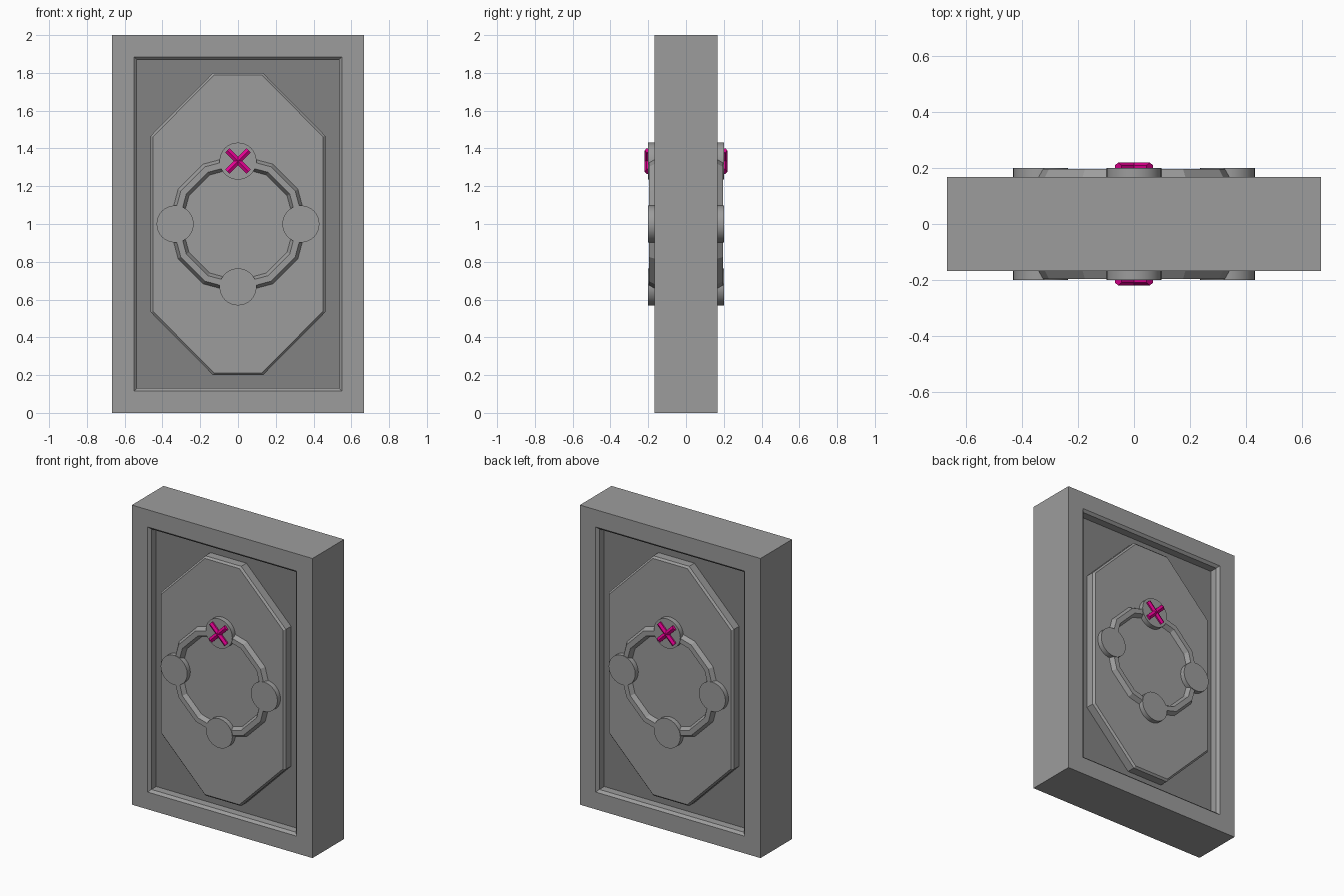
import bpy, bmesh, math

if "Cube" in bpy.data.objects:
    bpy.data.objects.remove(bpy.data.objects["Cube"])


def material(name, color):
    mat = bpy.data.materials.new(name)
    mat.diffuse_color = (*color, 1)
    mat.use_nodes = True
    mat.node_tree.nodes["Principled BSDF"].inputs["Base Color"].default_value = mat.diffuse_color
    return mat


GREY = material("grey", (0.335, 0.335, 0.335))
DARK = material("dark_grey", (0.225, 0.225, 0.225))
MAGENTA = material("magenta", (0.76, 0.0, 0.28))


def loft(name, loops, cap_mat=None):
    """Skin a list of equal-length 3D loops and cap both ends."""
    bm = bmesh.new()
    rings = [[bm.verts.new(p) for p in loop] for loop in loops]
    n = len(rings[0])
    for a, b in zip(rings, rings[1:]):
        for i in range(n):
            j = (i + 1) % n
            bm.faces.new((a[i], a[j], b[j], b[i]))
    for ring in (rings[0], rings[-1]):
        cap = bm.faces.new(ring)
        cap.material_index = 1 if cap_mat else 0
    bmesh.ops.recalc_face_normals(bm, faces=bm.faces)
    me = bpy.data.meshes.new(name)
    bm.to_mesh(me)
    bm.free()
    me.materials.append(GREY)
    if cap_mat:
        me.materials.append(cap_mat)
    ob = bpy.data.objects.new(name, me)
    bpy.context.collection.objects.link(ob)
    return ob


def finish(name, mat):
    ob = bpy.context.object
    ob.name = name
    ob.data.materials.append(mat)
    return ob


def rect(x, h, y):
    return [(-x, y, 1 - h), (x, y, 1 - h), (x, y, 1 + h), (-x, y, 1 + h)]


def octagon(inset, y):
    x, h = 0.462 - inset, 0.8 - inset
    a, b = 0.132 - inset * 0.41, 0.467 - inset * 0.41
    return [(a, y, 1 - h), (x, y, 1 - b), (x, y, 1 + b), (a, y, 1 + h),
            (-a, y, 1 + h), (-x, y, 1 + b), (-x, y, 1 - b), (-a, y, 1 - h)]


# slab with a chamfered recess and dark floor on both faces
half = [(0.534, 0.869, 0.10), (0.534, 0.869, 0.151), (0.55, 0.885, 0.167), (0.667, 1.0, 0.167)]
loft("slab_frame", [rect(x, h, -y) for x, h, y in half] +
     [rect(x, h, y) for x, h, y in reversed(half)], DARK)

for side, tag in ((-1, "front"), (1, "back")):
    # raised panel with a chamfered rim
    loft("octagon_panel_" + tag, [octagon(0, side * 0.10), octagon(0, side * 0.155),
                                  octagon(0.012, side * 0.167)])

    # faceted ring
    bpy.ops.mesh.primitive_torus_add(major_radius=0.333, minor_radius=0.0333, major_segments=12,
                                     minor_segments=6, location=(0, side * 0.167, 1),
                                     rotation=(math.pi / 2, 0, 0))
    finish("ring_" + tag, GREY)

    # four discs on the ring
    for k in range(4):
        a = k * math.pi / 2
        bpy.ops.mesh.primitive_cylinder_add(
            vertices=32, radius=0.098, depth=0.04, rotation=(math.pi / 2, 0, 0),
            location=(0.333 * math.cos(a), side * 0.18, 1 + 0.333 * math.sin(a)))
        finish("disc_" + tag, GREY)
        bpy.ops.object.shade_smooth_by_angle()

    # coloured cross on the top disc
    for ang in (45, -45):
        bpy.ops.mesh.primitive_cylinder_add(vertices=6, radius=0.0185, depth=0.16,
                                            location=(0, side * 0.2, 1.333))
        bar = finish("cross_bar_" + tag, MAGENTA)
        bar.rotation_euler = (0, math.radians(ang), 0)
